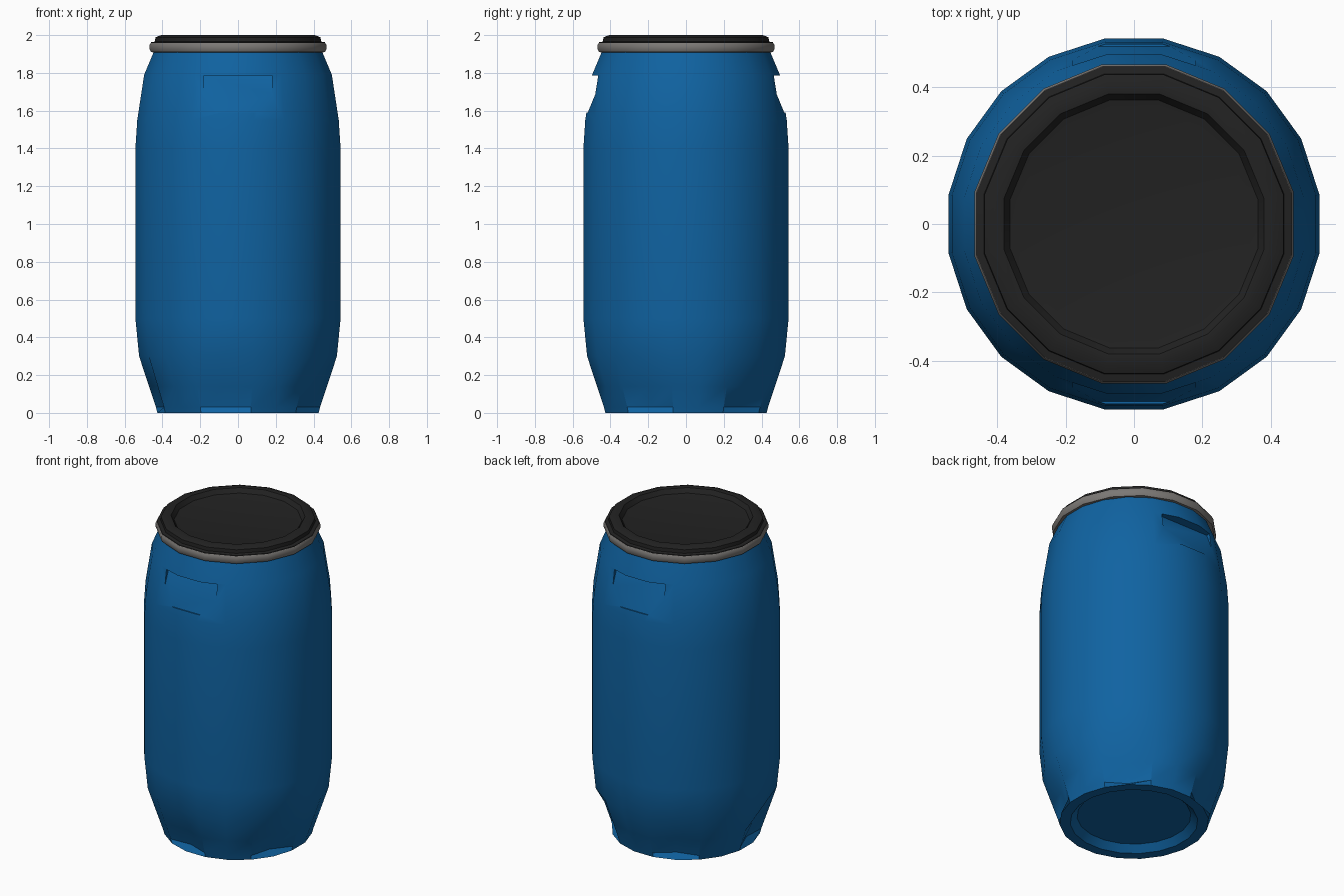
import bpy, bmesh, math

if "Cube" in bpy.data.objects:
    bpy.data.objects.remove(bpy.data.objects["Cube"])


def material(name, rgb):
    m = bpy.data.materials.new(name)
    m.diffuse_color = (*rgb, 1)
    m.use_nodes = True
    m.node_tree.nodes["Principled BSDF"].inputs["Base Color"].default_value = m.diffuse_color
    return m


blue = material("barrel blue", (0.005, 0.125, 0.36))
black = material("lid black", (0.016, 0.016, 0.016))
steel = material("clamp grey", (0.2, 0.19, 0.18))


def add_object(name, bm, mat):
    bmesh.ops.recalc_face_normals(bm, faces=bm.faces)
    me = bpy.data.meshes.new(name)
    bm.to_mesh(me)
    bm.free()
    ob = bpy.data.objects.new(name, me)
    bpy.context.collection.objects.link(ob)
    me.materials.append(mat)
    return ob


def lathe(name, profile, sides, mat, closed=False, dent=None):
    """Spin an (r, z) profile; ends of an open profile are capped."""
    bm = bmesh.new()
    rings = []
    for r, z in profile:
        ring = []
        for k in range(sides):
            a = 2 * math.pi * (k + 0.5) / sides
            rr = r - (dent(k, r, z) if dent else 0)
            ring.append(bm.verts.new((rr * math.cos(a), rr * math.sin(a), z)))
        rings.append(ring)
    pairs = list(zip(rings, rings[1:]))
    if closed:
        pairs.append((rings[-1], rings[0]))
    for p, q in pairs:
        for k in range(sides):
            n = (k + 1) % sides
            bm.faces.new((p[k], p[n], q[n], q[k]))
    if not closed:
        bm.faces.new(rings[0])
        bm.faces.new(rings[-1])
    return add_object(name, bm, mat)


def activate(ob):
    bpy.ops.object.select_all(action='DESELECT')
    ob.select_set(True)
    bpy.context.view_layer.objects.active = ob


# Body with five scallops just above the foot
def scallop(k, r, z):
    if k % 4 == 2 and r > 0.4:
        return {0.03: 0.05, 0.14: 0.045}.get(z, 0)
    return 0


body = lathe("barrel_body",
             [(0.33, 0.04), (0.37, 0), (0.432, 0), (0.44, 0.03), (0.477, 0.14),
              (0.53, 0.3), (0.55, 0.5), (0.55, 1.4), (0.54, 1.55),
              (0.503, 1.79), (0.452, 1.91), (0.445, 1.94)],
             20, blue, dent=scallop)

# Hand grips cut into the front and back
for s, name in ((-1, "front_grip_cutter"), (1, "back_grip_cutter")):
    bm = bmesh.new()
    section = [(0.44, 1.785), (0.65, 1.785), (0.65, 1.59), (0.52, 1.59)]
    ends = [[bm.verts.new((x, s * y, z)) for y, z in section] for x in (-0.18, 0.18)]
    for e in ends:
        bm.faces.new(e)
    for i in range(4):
        j = (i + 1) % 4
        bm.faces.new((ends[0][i], ends[0][j], ends[1][j], ends[1][i]))
    cutter = add_object(name, bm, blue)
    cutter.hide_render = True
    activate(body)
    mod = body.modifiers.new("grip", 'BOOLEAN')
    mod.operation = 'DIFFERENCE'
    mod.solver = 'EXACT'
    mod.object = cutter
    bpy.ops.object.modifier_apply(modifier=mod.name)
    bpy.data.objects.remove(cutter)

# Lid with raised rim and recessed centre
lid = lathe("lid",
            [(0.345, 1.965), (0.37, 1.97), (0.388, 1.997), (0.415, 2.0),
             (0.446, 1.988), (0.448, 1.966), (0.47, 1.962), (0.47, 1.95),
             (0.44, 1.945)], 16, black)

# Clamp ring around the lid edge
ring = lathe("clamp_ring",
             [(0.445, 1.908), (0.47, 1.91), (0.477, 1.925), (0.477, 1.948),
              (0.471, 1.958), (0.445, 1.958)], 16, steel, closed=True)

for ob in (body, lid, ring):
    activate(ob)
    bpy.ops.object.shade_smooth_by_angle(angle=math.radians(32))
